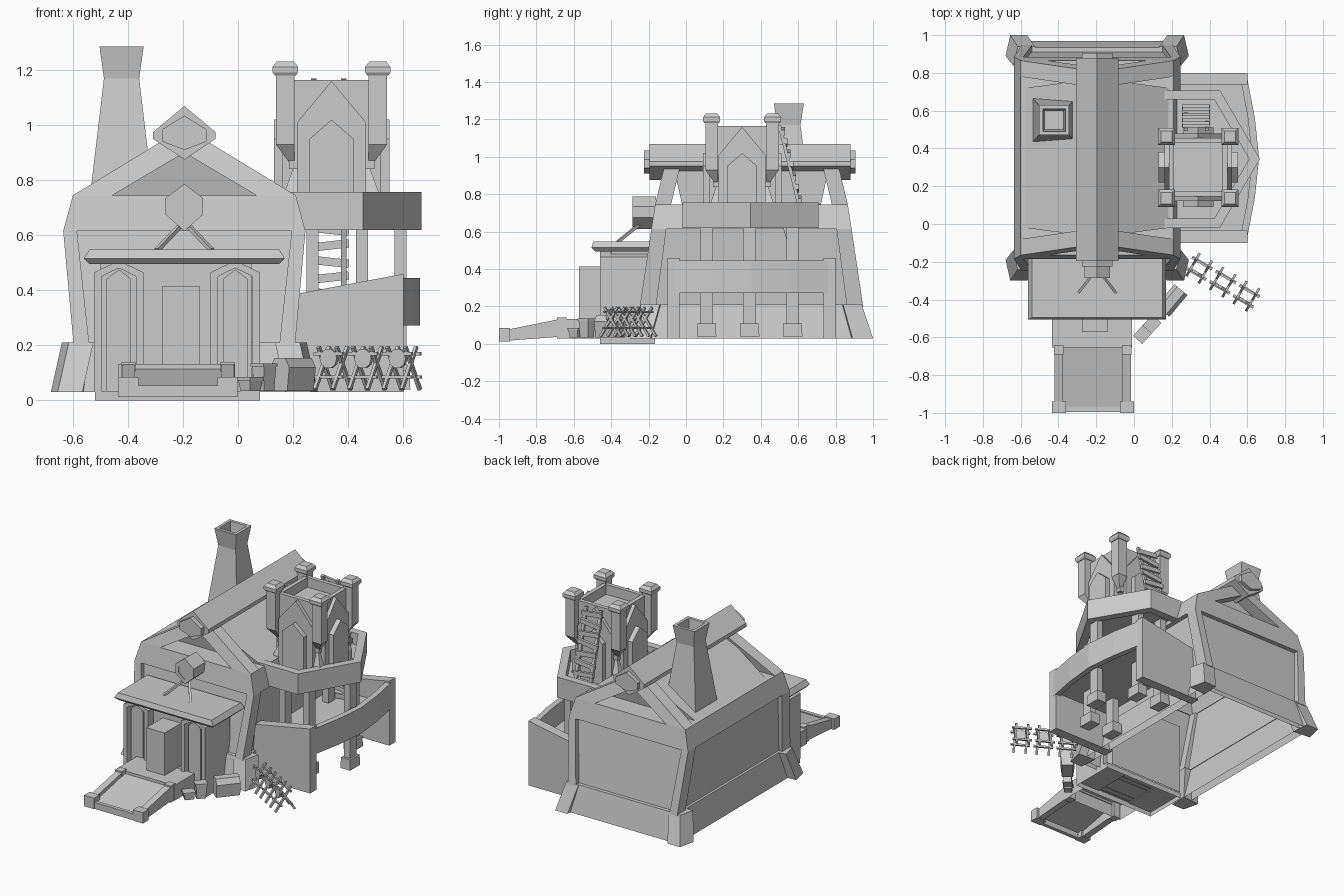
import bpy, bmesh, math
from mathutils import Vector, Matrix

if "Cube" in bpy.data.objects:
    bpy.data.objects.remove(bpy.data.objects["Cube"])

def mesh(name, verts, faces):
    me = bpy.data.meshes.new(name)
    me.from_pydata([tuple(v) for v in verts], [], faces)
    bm = bmesh.new(); bm.from_mesh(me)
    bmesh.ops.recalc_face_normals(bm, faces=bm.faces)
    bm.to_mesh(me); bm.free()
    ob = bpy.data.objects.new(name, me)
    bpy.context.collection.objects.link(ob)
    return ob

def loft(name, rings, caps=(True, True)):
    n, verts = len(rings[0]), [p for r in rings for p in r]
    faces = [(k*n+i, k*n+(i+1) % n, (k+1)*n+(i+1) % n, (k+1)*n+i)
             for k in range(len(rings)-1) for i in range(n)]
    ends = [tuple(range(n)), tuple(range(len(verts)-n, len(verts)))]
    return mesh(name, verts, faces + [e for e, keep in zip(ends, caps) if keep])

def at(u, v, w, axis):
    return {'x': (w, u, v), 'y': (u, w, v), 'z': (u, v, w)}[axis]

def prism(name, pts, axis, a, b):
    return loft(name, [[at(u, v, w, axis) for u, v in pts] for w in (a, b)])

def ring_prism(name, outer, inner, axis, a, b):
    n = len(outer)
    verts = [at(u, v, w, axis) for pts, w in ((outer, a), (outer, b), (inner, b), (inner, a)) for u, v in pts]
    return mesh(name, verts, [(k*n+i, k*n+(i+1) % n, (k+1) % 4*n+(i+1) % n, (k+1) % 4*n+i)
                              for k in range(4) for i in range(n)])

def rect(cx, cy, hx, hy, z):
    return [(cx-hx, cy-hy, z), (cx+hx, cy-hy, z), (cx+hx, cy+hy, z), (cx-hx, cy+hy, z)]

def box(name, x0, x1, y0, y1, z0, z1, caps=(True, True)):
    c = ((x0+x1)/2, (y0+y1)/2, (x1-x0)/2, (y1-y0)/2)
    return loft(name, [rect(*c, z0), rect(*c, z1)], caps)

def beam(name, p, q, w, d):
    p, q = Vector(p), Vector(q)
    t = (q-p).normalized()
    s = t.cross(Vector((0, 0, 1)))
    s = s.normalized() if s.length > 1e-3 else Vector((1, 0, 0))
    u = s.cross(t)
    return loft(name, [[c+s*w/2*a+u*d/2*b for a, b in ((-1, -1), (1, -1), (1, 1), (-1, 1))] for c in (p, q)])

def arch(c, hw, z0, zs, zt):
    return [(c-hw, z0), (c+hw, z0), (c+hw, zs), (c+hw*.45, zs+(zt-zs)*.6), (c, zt),
            (c-hw*.45, zs+(zt-zs)*.6), (c-hw, zs)]

def hexa(cx, hx, zt, z1, z2, zb):
    return [(cx, zt), (cx+hx, z1), (cx+hx, z2), (cx, zb), (cx-hx, z2), (cx-hx, z1)]

# House walls, base, eave band: shells open underneath
X, Y = -.195, .35
SHELL = (False, False)
loft("house_walls", [rect(X, Y, .365, .585, .03), rect(X, Y, .41, .505, .62)], SHELL)
loft("house_base", [rect(X, Y, .425, .62, .03), rect(X, Y, .395, .585, .21), rect(X, Y, .375, .56, .21)], SHELL)
loft("eave_band", [rect(X, Y, .405, .50, .615), rect(X, Y, .44, .535, .615),
                   rect(X, Y, .405, .515, .745), rect(X, Y, .37, .35, .745)], SHELL)
for sx in (-1, 1):
    for sy in (-1, 1):
        def c(x0, x1, y0, y1, z):
            return [(X+sx*x, Y+sy*y, z) for x, y in ((x0, y0), (x1, y0), (x1, y1), (x0, y1))]
        loft("corner_post", [c(.345, .402, .51, .597, .2), c(.39, .44, .455, .535, .615)])
        loft("corner_foot", [[(X+sx*x, Y+sy*y, .03) for x, y in ((.36, .53), (.485, .54), (.46, .65), (.37, .65))],
                             [(X+sx*x, Y+sy*y, .21) for x, y in ((.33, .48), (.445, .49), (.42, .59), (.33, .59))]])

# Roof: deep overhung gables and end rafters
mesh("roof", [(X+u, Y+s*y, z) for s in (-1, 1) for u, y, z in ((-.385, .37, .74), (.385, .37, .74), (0, .42, .968))],
     [(0, 1, 2), (3, 4, 5), (0, 2, 5, 3), (1, 2, 5, 4)])
for sy in (-1, 1):
    for sx in (-1, 1):
        prof = ((.405, .745), (0, .992), (0, .90), (.262, .745))
        loft("gable_rafter", [[(X+sx*u, Y+sy*(.515-.24*(v-.745)-d), v) for u, v in prof] for d in (0, .085)])
prism("ridge_beam", hexa(X, .113, 1.07, .975, .95, .875), 'y', -.195, .88)
prism("ridge_cap", hexa(X, .08, 1.035, .985, .94, .91), 'y', -.225, .905)

# Flared hollow chimney
cx, cy = -.423, .55
loft("chimney", [rect(cx, cy, .115, .118, .74), rect(cx, cy, .064, .062, 1.17),
                 rect(cx, cy, .08, .08, 1.285), rect(cx, cy, .06, .06, 1.285), rect(cx, cy, .05, .05, 1.18)],
     (False, True))

# Porch
TOP = (False, True)
box("porch_wall", -.5, .05, -.40, -.15, .03, .5, SHELL)
box("porch_floor", -.52, .08, -.46, -.165, 0, .035, TOP)
for c in (-.433, -.01):
    ring_prism("porch_arch", arch(c, .09, .03, .465, .505), arch(c, .062, .03, .45, .48), 'y', -.46, -.2)
    prism("porch_arch_panel", arch(c, .045, .03, .44, .475), 'y', -.445, -.35)
loft("porch_roof", [rect(-.195, -.34, .345, .145, .495), rect(-.195, -.34, .365, .165, .515),
                    rect(-.195, -.34, .345, .155, .548)])
box("porch_door", -.275, -.14, -.572, -.38, .132, .415, TOP)
box("porch_step", -.435, -.01, -.655, -.44, .03, .132, TOP)

# Sign above porch
ring_prism("sign_frame", hexa(X, .068, .787, .735, .675, .615), hexa(X, .045, .755, .72, .685, .645), 'y', -.285, -.16)
prism("sign_panel", hexa(X, .045, .755, .72, .685, .645), 'y', -.28, -.17)
for s in (-1, 1):
    beam("sign_strut", (X, -.235, .65), (X+s*.1, -.365, .545), .015, .015)

# Entry ramp
mesh("ramp", [(-.38, -.985, .045), (-.05, -.985, .045), (-.05, -.65, .115), (-.38, -.65, .115)], [(0, 1, 2, 3)])
for s in (-1, 1):
    x = -.218+s*.18
    prism("ramp_rail", [(-.985, .015), (-.985, .07), (-.65, .138), (-.65, .04)], 'x', x-.022, x+.022)
    box("ramp_end_block", x-.037, x+.037, -1, -.94, .012, .085)
    box("ramp_top_block", x-.025, x+.025, -.69, -.64, .03, .14)
box("ramp_lip", -.4, -.03, -.995, -.97, .012, .055)

# Deck with parapet
deck = [(.13, -.02), (.455, -.02), (.667, .345), (.455, .708), (.13, .708)]
deck_in = [(.13, .03), (.425, .03), (.61, .345), (.425, .658), (.13, .658)]
ring_prism("deck_parapet", deck, deck_in, 'z', .62, .757)
prism("deck_floor", deck_in, 'z', .65, .68)
for x, y in ((.45, .11), (.59, .34), (.45, .57), (.27, .11), (.27, .57)):
    box("deck_post", x-.022, x+.022, y-.034, y+.034, .06, .66)
    loft("deck_post_foot", [rect(x, y, .036, .052, .04), rect(x, y, .034, .05, .11)])

# Lower balcony: end walls, curved wall and floor
for y0, y1 in ((-.1, -.035), (.735, .8)):
    prism("yard_wall", [(.15, .03), (.602, .03), (.602, .46), (.15, .375)], 'y', y0, y1)
curve = [(.602, -.06), (.64, .14), (.662, .35), (.64, .56), (.602, .76)]
prism("yard_curved_wall", curve + [(x-.037, y) for x, y in reversed(curve)], 'z', .273, .445)
prism("yard_floor", [(.15, -.06)] + [(x-.02, y) for x, y in curve] + [(.15, .76)], 'z', .285, .305)

# Watch tower
tx, ty = .34, .3
loft("tower_base", [rect(tx, ty, .175, .17, .66), rect(tx, ty, .172, .168, .755), rect(tx, ty, .13, .13, .87)])
sq = lambda h: [p[:2] for p in rect(tx, ty, h, h, 0)]
ring_prism("tower_body", sq(.155), sq(.128), 'z', .84, 1.165)
prism("tower_floor", sq(.13), 'z', .85, 1.10)
def gable(c, hw, zs, zt):
    return [(c-hw, .68), (c+hw, .68), (c+hw, zs), (c, zt), (c-hw, zs)]
for s in (-1, 1):
    for ax, c, o in (('y', tx, ty), ('x', ty, tx)):
        prism("tower_gable", gable(c, .125, 1.01, 1.16), ax, o+s*.13, o+s*.178)
        prism("tower_arch", gable(c, .08, .95, 1.02), ax, o+s*.15, o+s*.21)
    for t in (-1, 1):
        px, py = tx+s*.168, ty+t*.163
        loft("tower_pillar", [rect(px-s*.025, py-t*.025, .008, .008, .86), rect(px, py, .034, .034, .93),
                              rect(px, py, .034, .034, 1.19)])
        loft("pillar_cap", [rect(px, py, .038, .038, 1.18), rect(px, py, .046, .046, 1.192),
                            rect(px, py, .046, .046, 1.212), rect(px, py, .03, .03, 1.232)])

# Ladders
def ladder(y0, z0, y1, z1, n):
    for x in (.275, .385):
        beam("ladder_rail", (x, y0, z0), (x, y1, z1), .02, .018)
    for i in range(n):
        f = (i+.5)/n
        y, z, k = y0+(y1-y0)*f, z0+(z1-z0)*f, .008*(-1)**i
        beam("ladder_rung", (.255, y+.012, z-k), (.402, y+.012, z+k), .018, .03)
ladder(.62, .68, .5, 1.168, 8)
ladder(.62, .3, .52, .65, 6)

# Chest and small pots by the porch
chest = prism("chest", [(-.035, .035), (.035, .035), (.045, .12), (.025, .155), (-.025, .155), (-.045, .12)],
              'x', -.075, .075)
chest.matrix_world = Matrix.Translation((.2, -.405, 0)) @ Matrix.Rotation(math.radians(50), 4, 'Z')
for x, y, h in ((.045, -.585, .085), (.095, -.53, .135)):
    pot = loft("pot", [rect(0, 0, .028, .024, .035), rect(0, 0, .033, .029, h-.012),
                       rect(0, 0, .038, .032, h-.012), rect(0, 0, .038, .032, h)])
    pot.matrix_world = Matrix.Translation((x, y, 0)) @ Matrix.Rotation(math.radians(48), 4, 'Z')

# Barricade: three trestles with round shields
d = Vector((.86, -.5, 0)); n = Vector((-.5, -.86, 0))
for c in (Vector((.345, -.235, 0)), Vector((.47, -.308, 0)), Vector((.595, -.382, 0))):
    for s in (-1, 1):
        e = c+d*s*.038
        for t in (-1, 1):
            beam("trestle_leg", e+n*t*.065+Vector((0, 0, .04)), e-n*t*.04+Vector((0, 0, .195)), .013, .013)
    for t in (-1, 1):
        for z, o in ((.085, .035), (.17, -.03)):
            beam("trestle_rail", c-d*.062+n*t*o+Vector((0, 0, z)), c+d*.062+n*t*o+Vector((0, 0, z)), .012, .012)
    ring = [[c+n*w+d*.036*math.cos(a*math.pi/5)+Vector((0, 0, .152+.036*math.sin(a*math.pi/5)))
             for a in range(10)] for w in (.02, .035)]
    loft("round_shield", ring)
